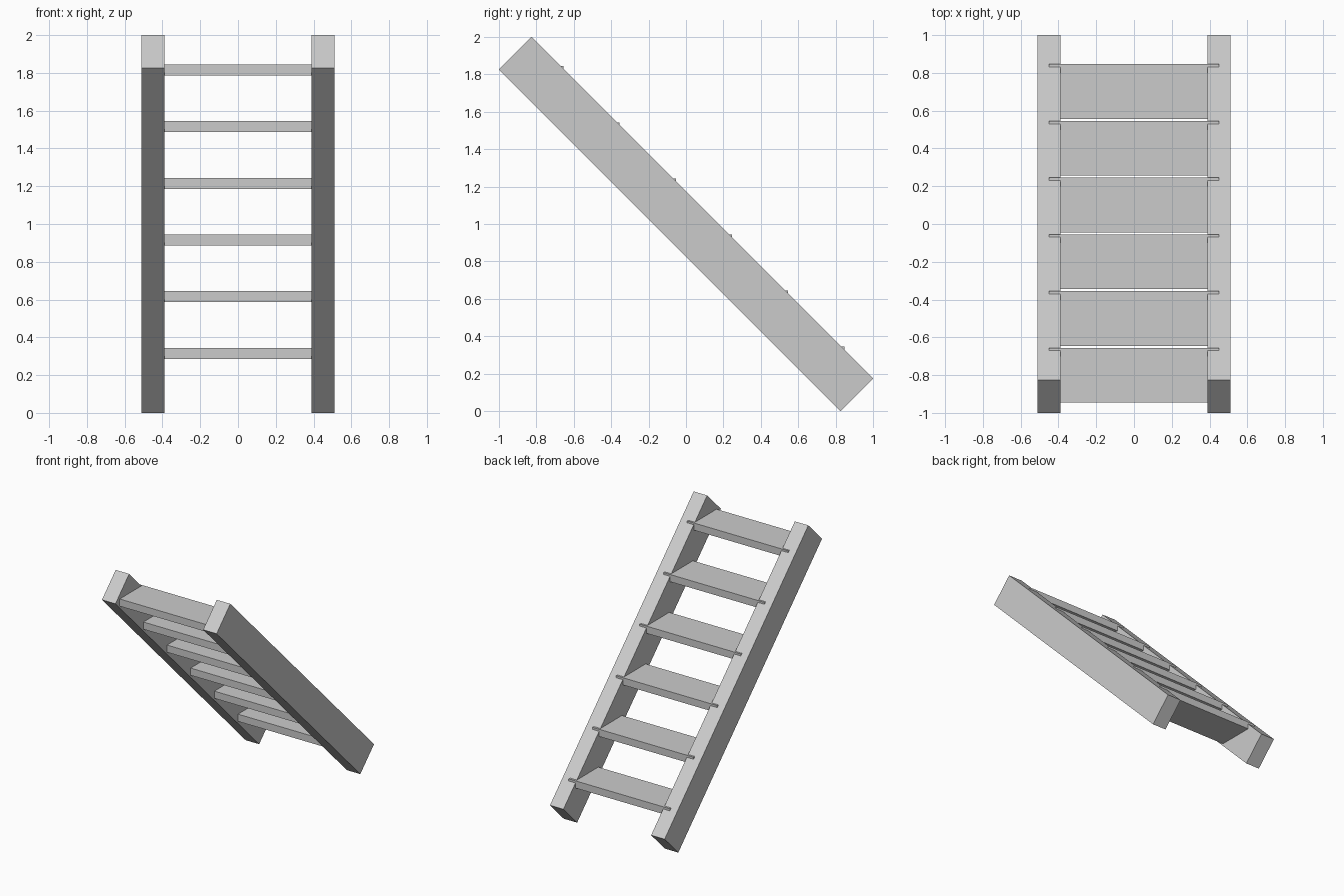
import bpy, bmesh

if "Cube" in bpy.data.objects:
    bpy.data.objects.remove(bpy.data.objects["Cube"])


def prism(name, profile, x0, x1):
    """Extrude a (y, z) profile from x0 to x1."""
    bm = bmesh.new()
    face = bm.faces.new([bm.verts.new((x0, y, z)) for y, z in profile])
    ext = bmesh.ops.extrude_face_region(bm, geom=[face])
    verts = [g for g in ext["geom"] if isinstance(g, bmesh.types.BMVert)]
    bmesh.ops.translate(bm, verts=verts, vec=(x1 - x0, 0, 0))
    bmesh.ops.recalc_face_normals(bm, faces=bm.faces)
    mesh = bpy.data.meshes.new(name)
    bm.to_mesh(mesh)
    bm.free()
    obj = bpy.data.objects.new(name, mesh)
    bpy.context.collection.objects.link(obj)
    return obj


# Sloping side rails
rail = [(-1, 1.826), (-0.826, 2), (1, 0.174), (0.826, 0)]
prism("left_rail", rail, -0.51, -0.39)
prism("right_rail", rail, 0.39, 0.51)

# Level treads, let into the rails with their back edge just proud
DEPTH, THICK = 0.29, 0.058
for i in range(6):
    y = 0.847 - 0.3005 * i
    z = 0.344 + 0.3 * i
    tread = [(y - DEPTH, z - THICK), (y, z - THICK), (y, z), (y - DEPTH, z)]
    prism(f"tread_{i + 1}", tread, -0.45, 0.45)
